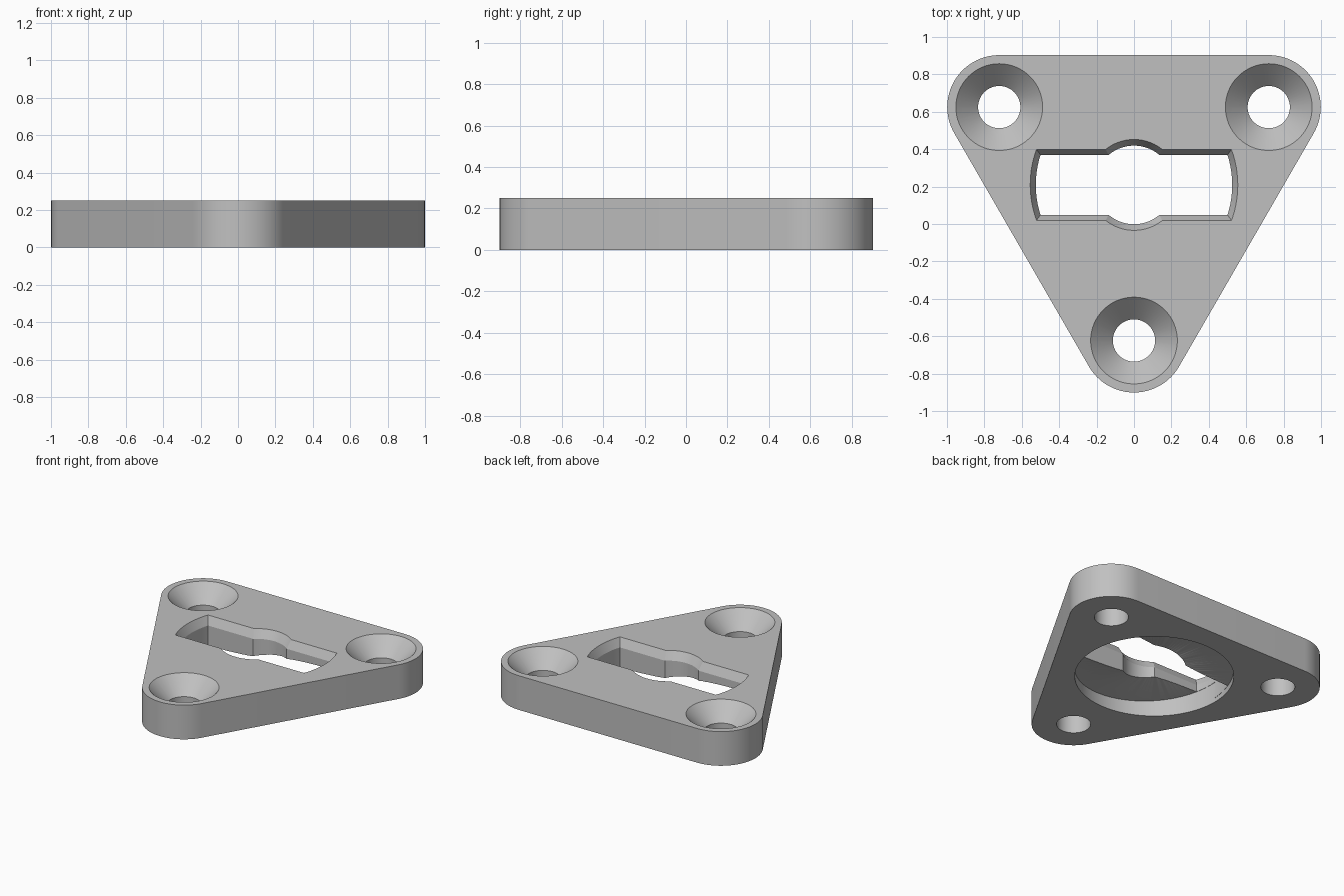
import bpy, bmesh
from math import sin, cos, pi, asin, radians

cube = bpy.data.objects.get("Cube")
if cube:
    bpy.data.objects.remove(cube)

HEIGHT = 0.25
CENTRE_Y = 0.209
CORNERS = [(0.7235 * 1.15 * cos(radians(a)), CENTRE_Y + 0.7235 * 1.15 * sin(radians(a)))
           for a in (30, 150, 270)]

grey = bpy.data.materials.new("plain_grey")
grey.use_nodes = True
grey.diffuse_color = (0.53, 0.53, 0.53, 1)
grey.node_tree.nodes["Principled BSDF"].inputs["Base Color"].default_value = (0.53, 0.53, 0.53, 1)


def arc(radius, start, end, steps, cx=0, cy=0):
    """Points along an arc, angles in radians."""
    angles = [start + (end - start) * i / steps for i in range(steps + 1)]
    return [(cx + radius * cos(a), cy + radius * sin(a)) for a in angles]


def finish(name, bm):
    bmesh.ops.recalc_face_normals(bm, faces=bm.faces)
    mesh = bpy.data.meshes.new(name)
    bm.to_mesh(mesh)
    bm.free()
    mesh.materials.append(grey)
    obj = bpy.data.objects.new(name, mesh)
    bpy.context.collection.objects.link(obj)
    return obj


def loft(name, levels):
    """Closed solid through outlines given as (points, z)."""
    bm = bmesh.new()
    rings = [[bm.verts.new((x, y, z)) for x, y in pts] for pts, z in levels]
    for low, high in zip(rings, rings[1:]):
        for i in range(len(low)):
            bm.faces.new((low[i - 1], low[i], high[i], high[i - 1]))
    bm.faces.new(rings[0])
    bm.faces.new(rings[-1])
    return finish(name, bm)


def cut(target, cutter):
    cutter.hide_render = True
    mod = target.modifiers.new("cut", 'BOOLEAN')
    mod.operation = 'DIFFERENCE'
    mod.solver = 'EXACT'
    mod.object = cutter
    bpy.context.view_layer.objects.active = target
    bpy.ops.object.modifier_apply(modifier=mod.name)
    bpy.data.objects.remove(cutter)


# Rounded triangular plate
outline = []
for (x, y), mid in zip(CORNERS, (30, 150, 270)):
    outline += arc(0.278, radians(mid - 60), radians(mid + 60), 24, x, y)
plate = loft("mounting_plate", [(outline, 0), (outline, HEIGHT)])

# Countersunk screw holes
for x, y in CORNERS:
    profile = [(0.113, -0.05), (0.113, 0.13), (0.2915, 0.31)]
    cut(plate, loft("screw_hole", [(arc(r, 0, 2 * pi, 64, x, y)[:-1], z) for r, z in profile]))


# Key slot: round-ended bar with a round middle, flared at the top
def slot_outline(grow):
    end_r, half, mid_r = 0.525 + grow, 0.16 + grow, 0.21 + grow * 1.1
    a, b = asin(half / end_r), asin(half / mid_r)
    side = arc(end_r, -a, a, 12) + arc(mid_r, b, pi - b, 20)
    return [(s * x, CENTRE_Y + s * y) for s in (1, -1) for x, y in side]


cut(plate, loft("key_slot", [(slot_outline(0), -0.05), (slot_outline(0), 0.19),
                             (slot_outline(0.06), 0.31)]))

# Turning pocket underneath: two half rings whose roofs ramp down
STEPS = 48
for start in (0, pi):
    bm = bmesh.new()
    sections = []
    for i in range(STEPS + 1):
        t = i / STEPS
        a = start + pi * t
        roof = 0.15 - 0.12 * t
        sections.append([bm.verts.new((r * cos(a), CENTRE_Y + r * sin(a), z))
                         for r, z in ((0.1, -0.05), (0.527, -0.05), (0.527, roof), (0.1, roof))])
    for one, two in zip(sections, sections[1:]):
        for k in range(4):
            bm.faces.new((one[k - 1], one[k], two[k], two[k - 1]))
    bm.faces.new(sections[0])
    bm.faces.new(sections[-1])
    bmesh.ops.triangulate(bm, faces=bm.faces)
    cut(plate, finish("turning_pocket", bm))

# Smooth curved walls, keep edges sharp
bpy.ops.object.select_all(action='DESELECT')
plate.select_set(True)
bpy.context.view_layer.objects.active = plate
bpy.ops.object.shade_smooth_by_angle(angle=radians(25))
